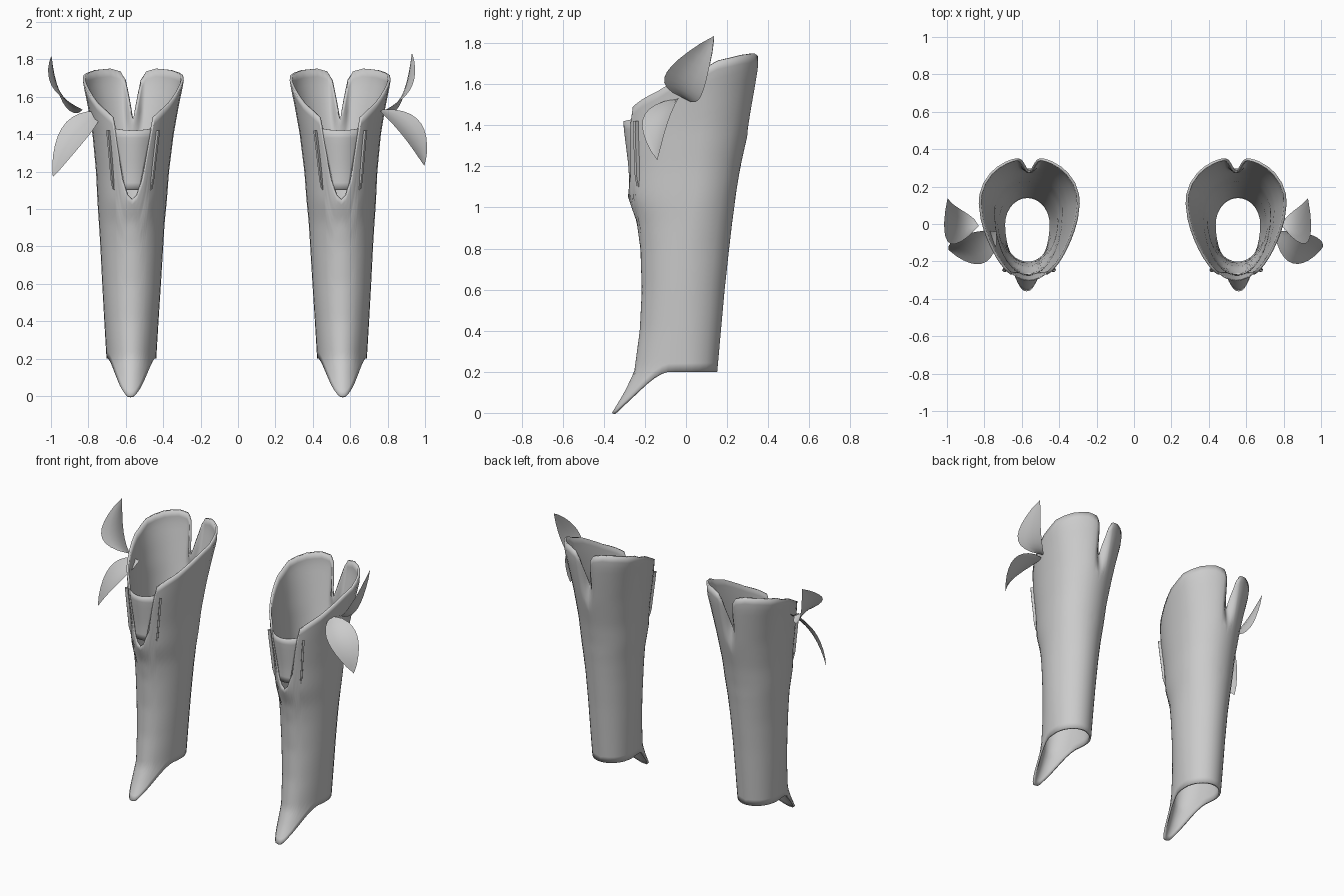
import bpy, bmesh, math
from mathutils import Vector

if "Cube" in bpy.data.objects:
    bpy.data.objects.remove(bpy.data.objects["Cube"])

grey = bpy.data.materials.new("plain_grey")
grey.diffuse_color = (0.6, 0.6, 0.6, 1)
grey.use_nodes = True
grey.node_tree.nodes["Principled BSDF"].inputs["Base Color"].default_value = grey.diffuse_color

# Height: centre x, half width, front y, back y, y of widest point
PROFILE = [
    (0.00, .560, .133, -.360, .150, .000), (0.10, .558, .133, -.300, .150, .000),
    (0.20, .556, .133, -.252, .152, .000), (0.40, .556, .145, -.225, .170, .000),
    (0.60, .555, .157, -.215, .188, .000), (0.80, .554, .168, -.222, .210, .010),
    (0.93, .554, .176, -.240, .225, .030), (1.00, .553, .182, -.265, .235, .040),
    (1.05, .552, .186, -.282, .240, .050), (1.20, .550, .195, -.288, .265, .060),
    (1.40, .547, .217, -.313, .310, .080), (1.55, .546, .243, -.310, .338, .100),
    (1.68, .546, .270, -.305, .360, .115), (1.80, .546, .272, -.300, .362, .120)]
# Angle from the front: height of the lower and upper edges
LOWER = [(0, 0), (8, .002), (14, .012), (25, .05), (45, .14), (58, .185), (70, .2), (180, .2)]
UPPER = [(0, 1.05), (8, 1.075), (18, 1.17), (27, 1.41), (29.5, 1.49), (40, 1.525), (54, 1.565),
         (78, 1.66), (100, 1.715), (130, 1.742), (152, 1.75), (165, 1.735), (171.5, 1.69),
         (176, 1.58), (180, 1.48)]
ANGLES = [0, 4, 8, 13, 18, 22.5, 27, 29.5, 34, 40, 47, 54, 62, 70, 78, 89, 100, 115, 130,
          141, 152, 159, 165, 168, 171.5, 174, 176, 178, 180]


def sample(table, key):
    """Linear lookup in a table sorted by its first column."""
    for a, b in zip(table, table[1:]):
        if key <= b[0]:
            f = max(0, (key - a[0]) / (b[0] - a[0]))
            return [p + (q - p) * f for p, q in zip(a, b)][1:]
    return list(table[-1][1:])


def surface(deg, z, out=0.0):
    """Point on the leg guard at an angle and height, pushed outward by out."""
    cx, hw, yf, yb, ym = sample(PROFILE, z)
    t = math.radians(deg)
    c, s = math.cos(t), math.sin(t)
    y = ym - c * ((ym - yf) if c > 0 else (yb - ym))
    if z > 1.35:  # back edges curl into the notch
        y -= .045 * min(1, (z - 1.35) / .15) * math.exp(-((180 - abs(deg)) / 8) ** 2)
    return Vector((cx + hw * s + out * s, y - out * c, z))


def grid_object(name, rows, side, shift, closed=False, thick=0.0, offset=-1):
    """Surface through rows of points; side -1 mirrors it to the left leg."""
    bm = bmesh.new()
    grid = [[bm.verts.new((side * p.x + (shift if side < 0 else 0), p.y, p.z)) for p in r] for r in rows]
    n = len(rows[0])
    for a, b in zip(grid, grid[1:]):
        for i in range(n if closed else n - 1):
            j = (i + 1) % n
            quad = [a[i], a[j], b[j], b[i]]
            bm.faces.new(quad if side > 0 else quad[::-1])
    bmesh.ops.remove_doubles(bm, verts=bm.verts, dist=1e-5)
    me = bpy.data.meshes.new(name)
    bm.to_mesh(me)
    bm.free()
    ob = bpy.data.objects.new(name, me)
    bpy.context.collection.objects.link(ob)
    me.materials.append(grey)
    if thick:
        m = ob.modifiers.new("thickness", 'SOLIDIFY')
        m.thickness, m.offset = thick, offset
    bpy.ops.object.select_all(action='DESELECT')
    ob.select_set(True)
    bpy.context.view_layer.objects.active = ob
    bpy.ops.object.shade_smooth_by_angle(angle=math.radians(40))
    return ob


def leaf(name, base, mid, tip, half, side):
    """Curved leaf blade along a bent centre line."""
    base, mid, tip, half = map(Vector, (base, mid, tip, half))
    ctrl = 2 * mid - (base + tip) / 2
    cup = (tip - base).cross(half).normalized() * .02
    rows = []
    for i in range(11):
        u = i / 10
        c = base * (1 - u) ** 2 + ctrl * 2 * u * (1 - u) + tip * u * u
        w = math.sin(math.pi * u ** .85) ** .8 if 0 < u < 1 else 0
        rows.append([c + half * w * k + cup * w * k * k for k in (-1, -.5, 0, .5, 1)])
    grid_object(name, rows, side, 0)


around = [-a for a in ANGLES[:0:-1]][1:] + ANGLES
SHIFT = -.014
for side, tag in ((1, "right"), (-1, "left")):
    # Main shell with pointed lower front, front opening and back notch
    rows = []
    for k in range(37):
        row = []
        for a in around:
            lo, hi = sample(LOWER, abs(a))[0], sample(UPPER, abs(a))[0]
            row.append(surface(a, lo + (hi - lo) * k / 36))
        rows.append(row)
    grid_object(tag + "_shin_shell", rows, side, SHIFT, closed=True, thick=.014)

    # Panel filling the front opening
    rows = []
    for k in range(9):
        z = 1.10 + .32 * k / 8
        w = 12 + 16 * min(1, k / 7)
        rows.append([surface(w * i / 6, z + (.01 * (i / 6) ** 2 if k == 8 else 0), -.008)
                     for i in range(-6, 7)])
    grid_object(tag + "_front_panel", rows, side, SHIFT, thick=.006)

    # Narrow raised ribs beside the opening
    for s, where in ((1, "outer"), (-1, "inner")):
        rows = []
        for k in range(7):
            f = k / 6
            z, a = 1.10 + .32 * f, 32 + 4 * f
            h = .018 * min(1, f * 4 + .2)
            prof = [(-1.6, -.004), (-1.3, h), (1.3, h), (1.6, -.004)]
            rows.append([surface(s * (a + d * s), z, o) for d, o in prof])
        grid_object(tag + "_" + where + "_rib", rows, side, SHIFT)

# Pairs of leaves on the outer sides
leaf("right_upper_leaf", (.79, -.01, 1.53), (.885, -.005, 1.625), (.93, .137, 1.835), (.03, -.09, .045), 1)
leaf("left_upper_leaf", (.83, -.01, 1.53), (.95, -.005, 1.625), (.997, .137, 1.82), (.03, -.09, .045), -1)
leaf("right_lower_leaf", (.76, -.04, 1.53), (.905, -.13, 1.43), (.997, -.14, 1.23), (.065, .07, .015), 1)
leaf("left_lower_leaf", (.735, -.04, 1.52), (.87, -.13, 1.39), (.99, -.14, 1.17), (.065, .07, .03), -1)
